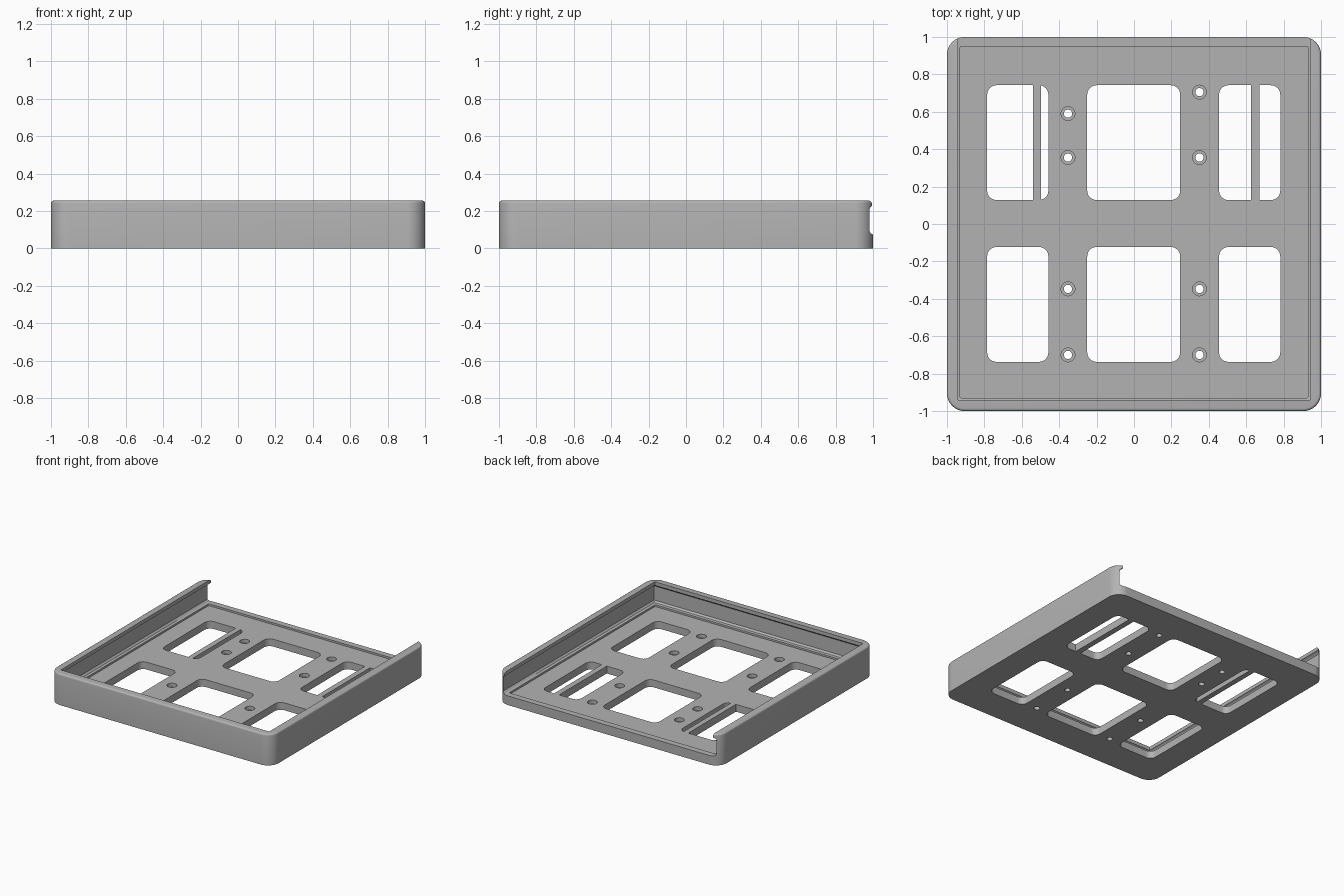
import bpy, bmesh
from math import cos, sin, pi, radians

cube = bpy.data.objects.get("Cube")
if cube:
    bpy.data.objects.remove(cube, do_unlink=True)

gray = bpy.data.materials.new("plain gray")
gray.use_nodes = True
COLOR = (0.45, 0.45, 0.45, 1)
gray.diffuse_color = COLOR
gray.node_tree.nodes["Principled BSDF"].inputs["Base Color"].default_value = COLOR

FLOOR = 0.06
HEIGHT = 0.255


def rounded_rect(x0, x1, y0, y1, r, steps=8):
    """Counter-clockwise outline of a rectangle with round corners."""
    corners = [(x1 - r, y1 - r), (x0 + r, y1 - r), (x0 + r, y0 + r), (x1 - r, y0 + r)]
    if r == 0:
        return corners
    return [(cx + r * cos((q + i / steps) * pi / 2), cy + r * sin((q + i / steps) * pi / 2))
            for q, (cx, cy) in enumerate(corners) for i in range(steps + 1)]


def loft(name, sections):
    """Closed solid through a stack of (outline, z) sections."""
    bm = bmesh.new()
    rings = [[bm.verts.new((x, y, z)) for x, y in outline] for outline, z in sections]
    for low, high in zip(rings, rings[1:]):
        n = len(low)
        for i in range(n):
            j = (i + 1) % n
            bm.faces.new((low[i], low[j], high[j], high[i]))
    bm.faces.new(rings[0][::-1])
    bm.faces.new(rings[-1])
    mesh = bpy.data.meshes.new(name)
    bm.to_mesh(mesh)
    bm.free()
    mesh.materials.append(gray)
    obj = bpy.data.objects.new(name, mesh)
    bpy.context.collection.objects.link(obj)
    return obj


def prism(name, outline, z0, z1):
    return loft(name, [(outline, z0), (outline, z1)])


def cut(target, cutter):
    cutter.hide_render = True
    mod = target.modifiers.new("cut", 'BOOLEAN')
    mod.operation = 'DIFFERENCE'
    mod.solver = 'EXACT'
    mod.object = cutter
    bpy.context.view_layer.objects.active = target
    bpy.ops.object.modifier_apply(modifier=mod.name)
    bpy.data.objects.remove(cutter, do_unlink=True)


# Outer block with a softened top rim
def body_outline(inset):
    s = 1 - inset
    return rounded_rect(-s, s, -s, s, 0.095 - inset, 12)


R = 0.014
rim = [(body_outline(R * (1 - cos(a))), HEIGHT - R + R * sin(a))
       for a in (i * pi / 8 for i in range(5))]
tray = loft("tray", [(body_outline(0), 0)] + rim)

# Panel channel: ledge, groove and overhanging lip, open at the back
channel = [(0.93, 0.075), (0.95, 0.079), (0.963, 0.092), (0.963, 0.208),
           (0.954, 0.22), (0.94, 0.226), (0.94, 0.3)]
cut(tray, loft("channel_cutter",
               [(rounded_rect(-w, w, -w, 1.2, 0), z) for w, z in channel]))

# Shallow pocket down to the floor, leaving a low ridge at the back
cut(tray, prism("pocket_cutter", rounded_rect(-0.93, 0.93, -0.93, 0.95, 0.01), FLOOR, 0.15))

# Window openings: three columns, two rows
columns = [(-0.785, -0.458), (-0.25, 0.247), (0.455, 0.782)]
rows = [(-0.737, -0.123), (0.128, 0.742)]
for x0, x1 in columns:
    for y0, y1 in rows:
        cut(tray, prism("window_cutter", rounded_rect(x0, x1, y0, y1, 0.05), -0.1, 0.15))

# Counterbored screw holes
holes = [(-0.353, y) for y in (-0.7, -0.347, 0.355, 0.59)]
holes += [(0.35, y) for y in (-0.7, -0.347, 0.355, 0.705)]
for x, y in holes:
    for radius, bottom in ((0.037, 0.03), (0.022, -0.1)):
        circle = [(x + radius * cos(i * pi / 16), y + radius * sin(i * pi / 16))
                  for i in range(32)]
        cut(tray, prism("hole_cutter", circle, bottom, 0.15))

# Slim bars across the two rear side windows
bars = []
for side, x0, x1 in (("right", -0.54, -0.497), ("left", 0.625, 0.67)):
    bars.append(prism(side + "_window_bar", rounded_rect(x0, x1, *rows[1], 0), 0, FLOOR))

# Smooth rounds, crisp edges
bpy.ops.object.select_all(action='DESELECT')
for obj in [tray] + bars:
    obj.select_set(True)
bpy.context.view_layer.objects.active = tray
bpy.ops.object.shade_smooth_by_angle(angle=radians(30))
